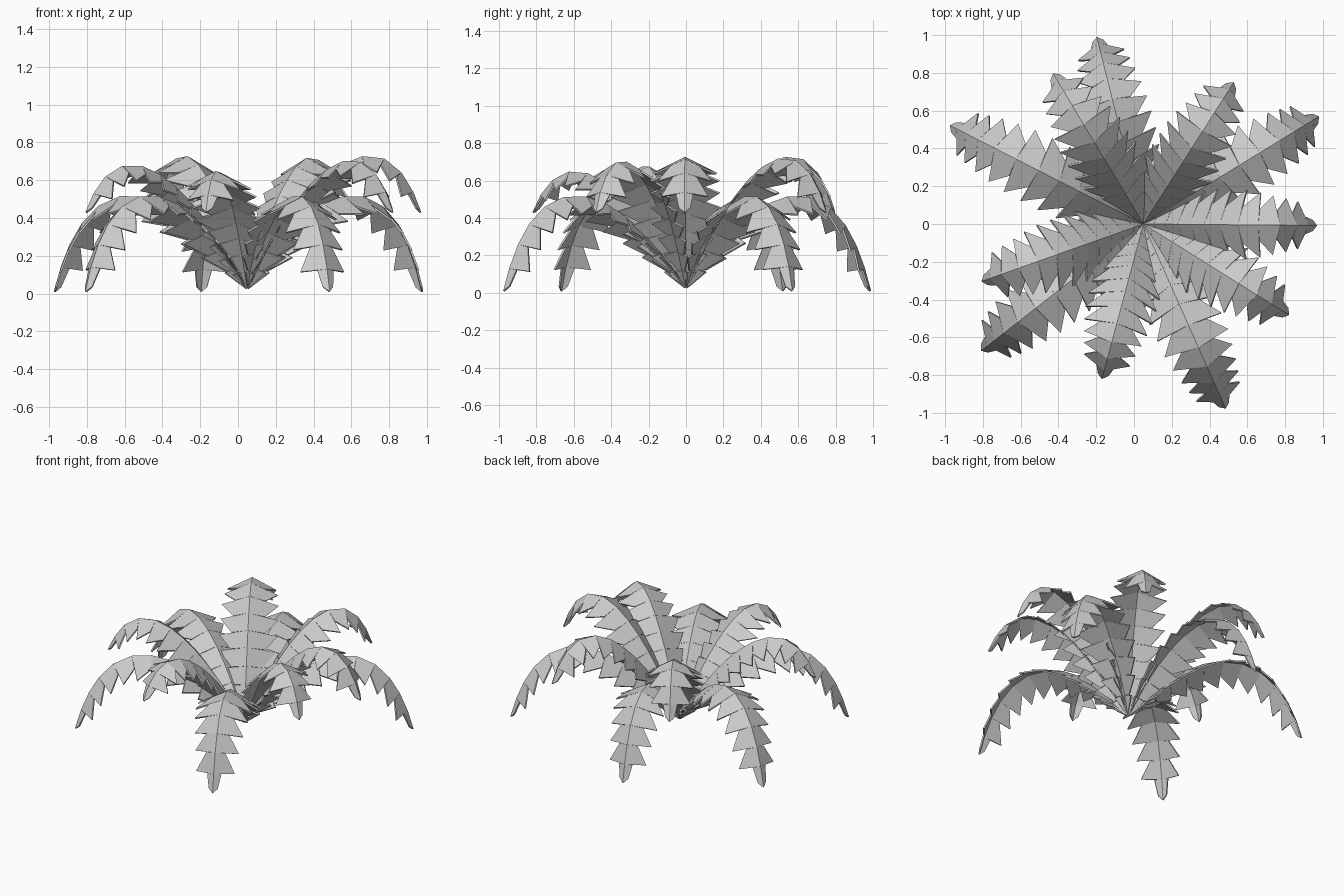
import bpy, bmesh, math
from mathutils import Vector

if "Cube" in bpy.data.objects:
    bpy.data.objects.remove(bpy.data.objects["Cube"])

mat = bpy.data.materials.new("pale grey leaf")
mat.diffuse_color = (0.6, 0.6, 0.6, 1)
mat.use_nodes = True
mat.node_tree.nodes["Principled BSDF"].inputs["Base Color"].default_value = mat.diffuse_color

ORIGIN = Vector((0.05, 0.0, 0.03))
SEGS = 12      # toothed segments per leaf, the last one is the narrow tip
DROOP = 0.5    # how far the blade edges fold down from the midrib


def lerp_table(table, u):
    for (a, va), (b, vb) in zip(table, table[1:]):
        if u <= b:
            return va + (vb - va) * (u - a) / (b - a)
    return table[-1][1]


# half width at tooth points and at the notches between them
TOOTH = [(0, 0.0), (0.17, 0.12), (0.35, 0.19), (0.6, 0.185), (0.8, 0.15), (1, 0.11)]
NOTCH = [(0, 0.0), (0.17, 0.09), (0.35, 0.115), (0.6, 0.095), (0.8, 0.07), (1, 0.03)]


def midrib(p1, p2, p3):
    """Evenly spaced (point, tangent) pairs on an arching curve in the r-z plane."""
    a, b, c, d = Vector((0, 0)), Vector(p1), Vector(p2), Vector(p3)
    pts = []
    for i in range(201):
        t = i / 200
        k = 1 - t
        pts.append(a * k**3 + b * 3 * k * k * t + c * 3 * k * t * t + d * t**3)
    acc = [0.0]
    for p, q in zip(pts, pts[1:]):
        acc.append(acc[-1] + (q - p).length)
    out = []
    for s in range(SEGS + 1):
        j = min(range(201), key=lambda n: abs(acc[n] - acc[-1] * s / SEGS))
        lo, hi = max(j - 1, 0), min(j + 1, 200)
        out.append((pts[j], (pts[hi] - pts[lo]).normalized()))
    return out


def make_leaf(name, angle, p1, p2, p3):
    ang = math.radians(angle)
    out = Vector((math.cos(ang), math.sin(ang), 0))
    side = Vector((-math.sin(ang), math.cos(ang), 0))
    up = Vector((0, 0, 1))
    rib = midrib(p1, p2, p3)
    bm = bmesh.new()

    def place(i, w, forward=0.0):
        p, t = rib[i]
        tangent = out * t.x + up * t.y
        normal = up * t.x - out * t.y
        return bm.verts.new(ORIGIN + out * p.x + up * p.y + side * w
                            - normal * abs(w) * DROOP + tangent * forward)

    mids = [place(i, 0) for i in range(SEGS + 1)]
    for sgn in (1, -1):
        for i in range(SEGS):
            last = i == SEGS - 1
            notch = place(i, sgn * lerp_table(NOTCH, i / SEGS)) if i else None
            if last:
                tooth = place(i + 1, sgn * 0.03, -0.03)
            else:
                tooth = place(i + 1, sgn * lerp_table(TOOTH, (i + 1) / SEGS), -0.005)
            loop = [mids[i], notch, tooth, mids[i + 1]] if notch else [mids[i], tooth, mids[i + 1]]
            bm.faces.new(loop[::-1] if sgn > 0 else loop)
    bm.normal_update()
    if sum(f.normal.z for f in bm.faces) < 0:
        bmesh.ops.reverse_faces(bm, faces=bm.faces[:])
    me = bpy.data.meshes.new(name)
    bm.to_mesh(me)
    bm.free()
    me.materials.append(mat)
    ob = bpy.data.objects.new(name, me)
    bpy.context.collection.objects.link(ob)
    # thin blade
    mod = ob.modifiers.new("thickness", 'SOLIDIFY')
    mod.thickness = 0.01
    mod.offset = -1
    bpy.ops.object.select_all(action='DESELECT')
    ob.select_set(True)
    bpy.context.view_layer.objects.active = ob
    bpy.ops.object.modifier_apply(modifier=mod.name)
    bpy.ops.object.shade_smooth_by_angle(angle=math.radians(30))


# upper leaves: angle, reach, peak height
UPPER = [(-0.5, 0.92, 0.73), (57.5, 0.89, 0.72), (121, 0.93, 0.73),
         (199.5, 0.91, 0.67), (255, 0.85, 0.63), (328, 0.91, 0.70)]
for n, (a, r, h) in enumerate(UPPER):
    k = h / 0.73
    make_leaf(f"upper_leaf_{n + 1}", a, (0.32 * r, 0.58 * k), (0.78 * r, 1.02 * k), (r, 0.40))

# lower leaves: angle, reach, tips touch the ground
LOWER = [(31.5, 1.09), (104, 1.02), (153, 1.15), (218, 1.09), (294, 1.07)]
for n, (a, r) in enumerate(LOWER):
    make_leaf(f"lower_leaf_{n + 1}", a, (0.28 * r, 0.45), (0.8 * r, 0.84), (r, -0.02))
